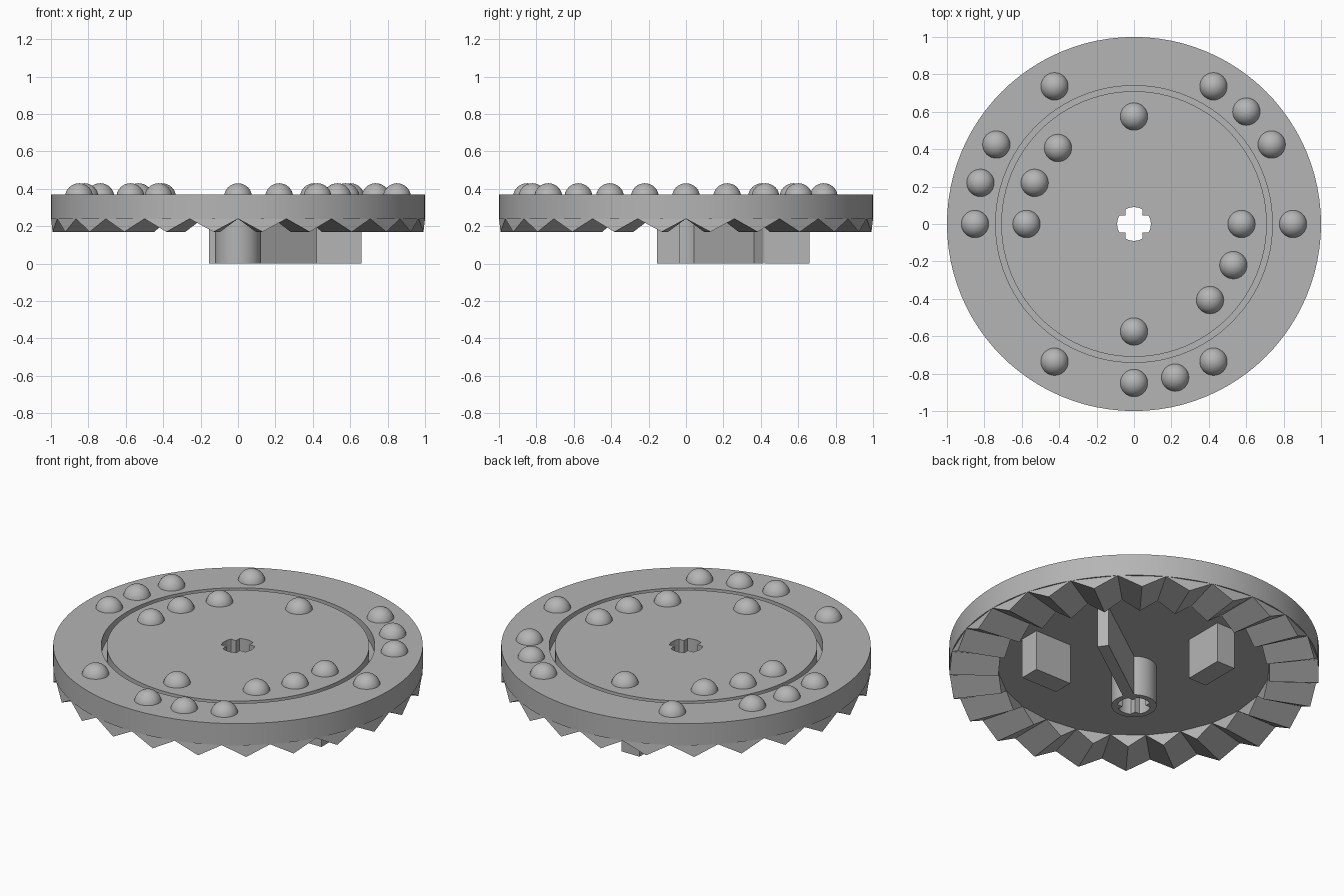
import bpy, bmesh
from math import sin, cos, radians, degrees, tau
from mathutils import Matrix, Vector

SEG = 96
TOP, BASE, TIP = 0.37, 0.24, 0.17   # plate top, plate underside, tooth tips

cube = bpy.data.objects.get("Cube")
if cube:
    bpy.data.objects.remove(cube, do_unlink=True)

grey = bpy.data.materials.new("plain_grey")
grey.use_nodes = True
grey.diffuse_color = (0.46, 0.46, 0.46, 1)
grey.node_tree.nodes["Principled BSDF"].inputs["Base Color"].default_value = (0.46, 0.46, 0.46, 1)


def finish(name, bm, smooth=True):
    bmesh.ops.recalc_face_normals(bm, faces=bm.faces)
    mesh = bpy.data.meshes.new(name)
    bm.to_mesh(mesh)
    bm.free()
    mesh.materials.append(grey)
    obj = bpy.data.objects.new(name, mesh)
    bpy.context.collection.objects.link(obj)
    if smooth:
        bpy.ops.object.select_all(action='DESELECT')
        obj.select_set(True)
        bpy.context.view_layer.objects.active = obj
        bpy.ops.object.shade_smooth_by_angle(angle=radians(30))
    return obj


def bore(angle):
    """Radius of the cross-shaped axle hole at an angle."""
    t = degrees(angle) % 90
    t = min(t, 90 - t)
    return 0.09 if t < 30.01 else 0.045 / sin(radians(t))


def lathe(name, profile):
    """Closed ring of (radius, z) points; radius None follows the bore."""
    bm = bmesh.new()
    loops = []
    for r, z in profile:
        loop = []
        for i in range(SEG):
            a = tau * i / SEG
            rr = bore(a) if r is None else r
            loop.append(bm.verts.new((rr * cos(a), rr * sin(a), z)))
        loops.append(loop)
    for k, lo in enumerate(loops):
        hi = loops[(k + 1) % len(loops)]
        for i in range(SEG):
            j = (i + 1) % SEG
            bm.faces.new((lo[i], lo[j], hi[j], hi[i]))
    return finish(name, bm)


def box(name, x0, x1, y0, y1, turn=0):
    """Block under the plate, from the ground to the underside."""
    bm = bmesh.new()
    bmesh.ops.create_cube(bm, size=1)
    h = BASE + 0.01
    place = (Matrix.Rotation(radians(turn), 4, 'Z')
             @ Matrix.Translation(((x0 + x1) / 2, (y0 + y1) / 2, h / 2))
             @ Matrix.Diagonal((x1 - x0, y1 - y0, h, 1)))
    bmesh.ops.transform(bm, matrix=place, verts=bm.verts)
    return finish(name, bm, smooth=False)


# Plate with the circular groove, and the hub tube below it
lathe("plate", [(None, TOP), (0.71, TOP), (0.71, 0.30), (0.74, 0.30),
                (0.74, TOP), (1, TOP), (1, BASE), (None, BASE)])
lathe("hub", [(None, 0), (0.122, 0), (0.122, BASE), (None, BASE)])

# Crown of triangular teeth on the underside
bm = bmesh.new()
TEETH = 24
for i in range(TEETH):
    ends = []
    for r in (0.735, 1.0):
        ends.append([bm.verts.new((r * cos(tau * (i + s) / TEETH),
                                   r * sin(tau * (i + s) / TEETH), z))
                     for s, z in ((0, BASE), (0.5, TIP), (1, BASE))])
    inner, outer = ends
    bm.faces.new(inner)
    bm.faces.new(outer)
    for k in range(3):
        n = (k + 1) % 3
        bm.faces.new((inner[k], inner[n], outer[n], outer[k]))
finish("teeth", bm, smooth=False)

# Stop blocks and the slanted wall joined to the hub
box("side_block", 0.42, 0.66, -0.155, -0.035)
box("back_block", -0.155, -0.035, 0.42, 0.66)
box("wall", 0.11, 0.67, -0.031, 0.031, turn=35.5)

# Round bumps in two rings
bm = bmesh.new()
rings = {0.85: (0, 30, 45, 60, 120, 150, 165, 180, 240, 270, 285, 300),
         0.575: (0, 90, 135, 157.5, 180, 270, 315, 337.5)}
for r, angles in rings.items():
    for a in map(radians, angles):
        spot = Vector((r * cos(a), r * sin(a), TOP - 0.015))
        bmesh.ops.create_uvsphere(bm, u_segments=32, v_segments=16, radius=0.075,
                                  matrix=Matrix.Translation(spot))
finish("bumps", bm)
